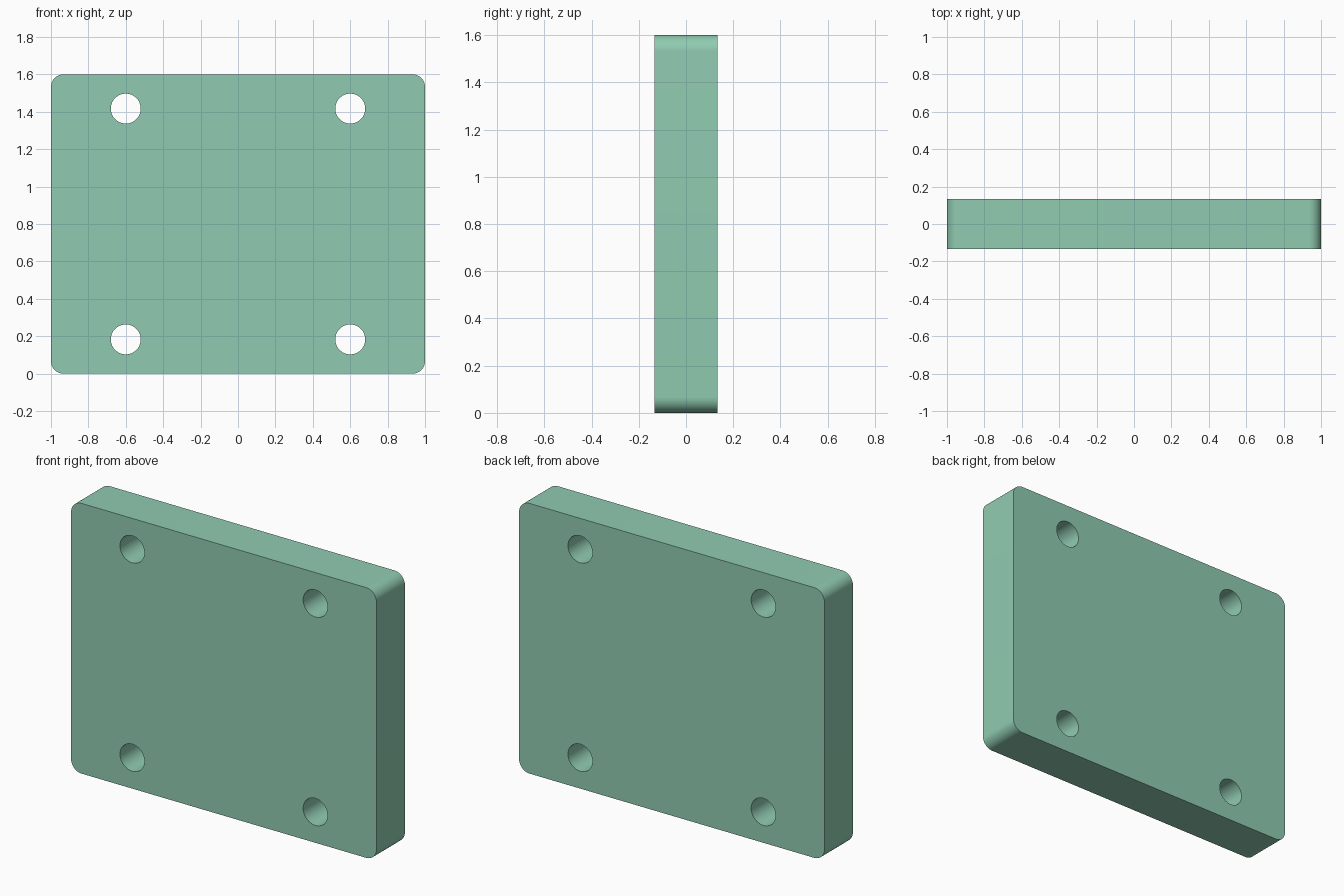
import bpy, bmesh
from math import sin, cos, pi, radians
from mathutils import Matrix

if "Cube" in bpy.data.objects:
    bpy.data.objects.remove(bpy.data.objects["Cube"])

W, H, T = 2.0, 1.6, 0.266      # width, height, thickness
CORNER_R, HOLE_R = 0.067, 0.08
HOLE_X, HOLE_DZ = 0.6, 0.617   # hole offsets from the plate centre
SEG = 12


def make_object(name, bm):
    bmesh.ops.recalc_face_normals(bm, faces=bm.faces)
    mesh = bpy.data.meshes.new(name)
    bm.to_mesh(mesh)
    bm.free()
    obj = bpy.data.objects.new(name, mesh)
    bpy.context.collection.objects.link(obj)
    return obj


# Plate: rounded rectangle extruded through its thickness
bm = bmesh.new()
verts = []
for i, (sx, sz) in enumerate([(1, 1), (-1, 1), (-1, -1), (1, -1)]):
    cx, cz = sx * (W / 2 - CORNER_R), H / 2 + sz * (H / 2 - CORNER_R)
    for k in range(SEG + 1):
        a = (i + k / SEG) * pi / 2
        verts.append(bm.verts.new((cx + CORNER_R * cos(a), -T / 2, cz + CORNER_R * sin(a))))
face = bm.faces.new(verts)
new = bmesh.ops.extrude_face_region(bm, geom=[face])["geom"]
bmesh.ops.translate(bm, vec=(0, T, 0), verts=[v for v in new if isinstance(v, bmesh.types.BMVert)])
plate = make_object("mounting_plate", bm)

# Green finish, shared by the bores
green = bpy.data.materials.new("green")
green.diffuse_color = (0.28, 0.6, 0.44, 1)
green.use_nodes = True
green.node_tree.nodes["Principled BSDF"].inputs["Base Color"].default_value = green.diffuse_color
plate.data.materials.append(green)

# Four screw holes
bm = bmesh.new()
for sx in (-1, 1):
    for sz in (-1, 1):
        place = Matrix.Translation((sx * HOLE_X, 0, H / 2 + sz * HOLE_DZ)) @ Matrix.Rotation(pi / 2, 4, 'X')
        bmesh.ops.create_cone(bm, cap_ends=True, segments=64, radius1=HOLE_R,
                              radius2=HOLE_R, depth=T * 2, matrix=place)
cutter = make_object("hole_cutter", bm)
cutter.data.materials.append(green)
cutter.hide_render = True

mod = plate.modifiers.new("holes", 'BOOLEAN')
mod.operation = 'DIFFERENCE'
mod.solver = 'EXACT'
mod.object = cutter
bpy.context.view_layer.objects.active = plate
plate.select_set(True)
bpy.ops.object.modifier_apply(modifier=mod.name)
bpy.data.objects.remove(cutter)

# Smooth corners and bores, sharp rims
bpy.ops.object.shade_smooth_by_angle(angle=radians(30))
